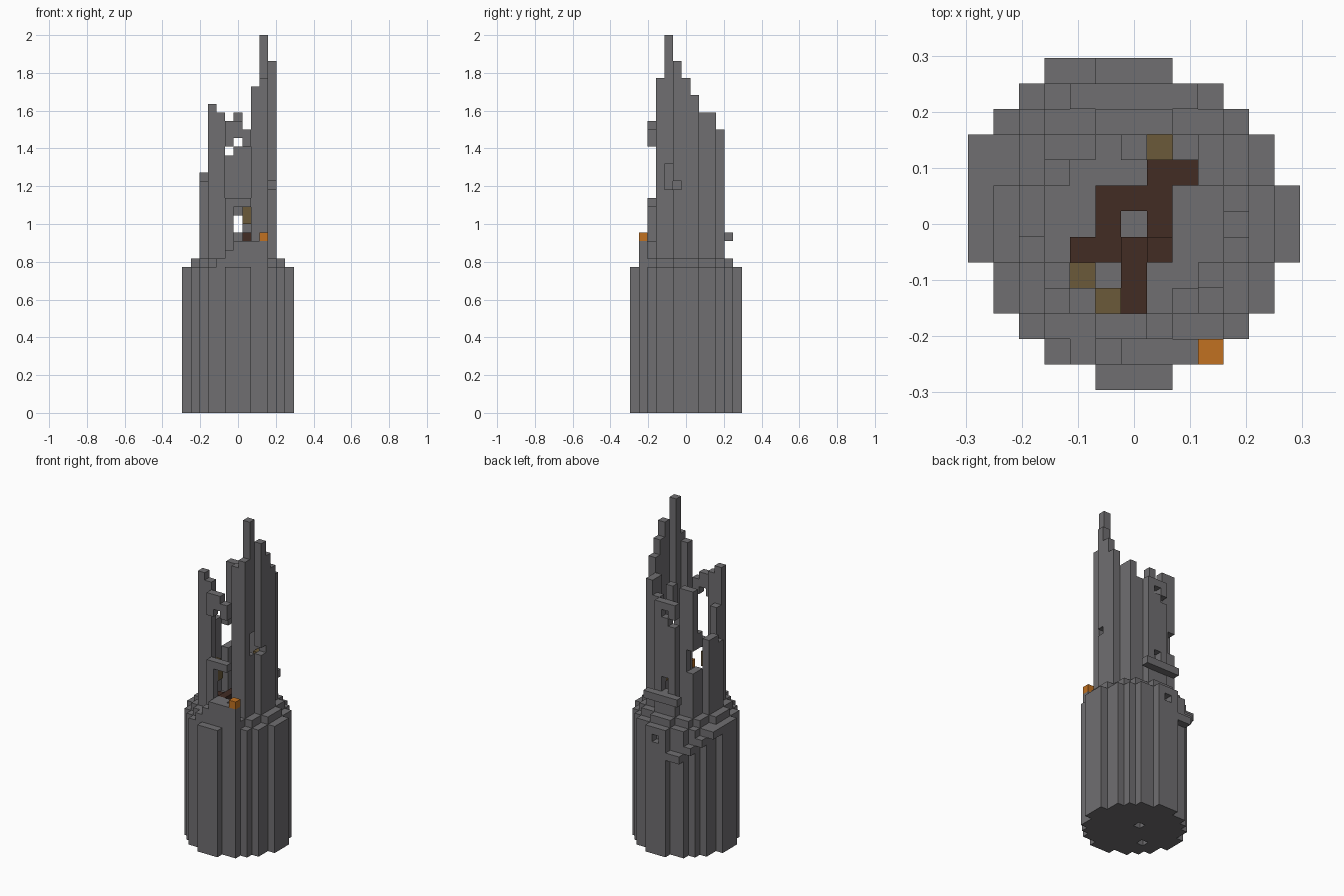
import bpy, bmesh, math
from mathutils import Vector

cube = bpy.data.objects.get("Cube")
if cube:
    bpy.data.objects.remove(cube)

V = 1 / 22  # block size


def material(name, rgb):
    m = bpy.data.materials.new(name)
    m.use_nodes = True
    m.diffuse_color = (*rgb, 1)
    m.node_tree.nodes["Principled BSDF"].inputs["Base Color"].default_value = (*rgb, 1)
    return m


STONE = material("grey stone", (0.162, 0.158, 0.165))
WOOD = material("dark brown wood", (0.054, 0.025, 0.017))
PLANK = material("tan wood", (0.147, 0.102, 0.042))
FLAME = material("orange lantern", (0.533, 0.165, 0.015))

AXES = [Vector(a) for a in ((1, 0, 0), (0, 1, 0), (0, 0, 1))]


def box(x, y, z):
    """Blocks in inclusive ranges."""
    return {(i, j, k) for i in range(x[0], x[1] + 1)
            for j in range(y[0], y[1] + 1) for k in range(z[0], z[1] + 1)}


def disc(r):
    n = math.ceil(r)
    return {(i, j) for i in range(-n, n + 1) for j in range(-n, n + 1)
            if i * i + j * j <= r * r}


def column(cells, low, high):
    return {(i, j, k) for i, j in cells for k in range(low, high + 1)}


def build(name, blocks, mat):
    """Make one mesh from the exposed sides of a set of blocks."""
    bm = bmesh.new()
    for b in blocks:
        centre = Vector(b) + AXES[2] / 2
        for a in range(3):
            for s in (-1, 1):
                n = AXES[a] * s
                if tuple(int(c) for c in Vector(b) + n) in blocks:
                    continue
                u, w = AXES[(a + 1) % 3] / 2, AXES[(a + 2) % 3] / 2
                c = centre + n / 2
                ring = [c - u - w, c + u - w, c + u + w, c - u + w]
                bm.faces.new([bm.verts.new(p * V) for p in ring[::s]])
    bmesh.ops.remove_doubles(bm, verts=bm.verts, dist=V / 100)
    bmesh.ops.dissolve_limit(bm, angle_limit=0.01, verts=bm.verts, edges=bm.edges)
    me = bpy.data.meshes.new(name)
    bm.to_mesh(me)
    bm.free()
    me.materials.append(mat)
    ob = bpy.data.objects.new(name, me)
    bpy.context.collection.objects.link(ob)


# Round base with a stepped rim, a back window and two floor gaps
base = column(disc(6.25), 0, 16) | column(disc(5.25), 17, 17)
base -= {(0, 6, 15), (0, 1, 0), (-3, -2, 0)}
build("base", base, STONE)

# Steps climbing round the outside of the base
steps = box((-3, -2), (6, 6), (13, 13)) | {(-4, 5, 14), (-5, 4, 15)}
steps |= box((-6, -6), (2, 3), (16, 16))
build("outer_steps", steps, STONE)

# Ruined tower wall: broken top heights, ordered by angle round the ring
ring = sorted(disc(4.25) - disc(3.25), key=lambda c: math.atan2(c[1], c[0]))
tops = [27, 31, 36, 35, 34, 34, 33, 38, 39, 44, 41, 39,
        37, 35, 35, 33, 33, 33, 33, 35, 35, 29, 28, 28]
wall = set()
for cell, top in zip(ring, tops):
    wall |= column([cell], 18, top - 1)
wall |= box((0, 0), (3, 3), (32, 34))
wall -= box((0, 1), (-4, -4), (20, 23))      # front door
wall -= box((-1, 1), (-4, -4), (25, 30))     # front breach
wall -= box((0, 0), (4, 4), (21, 22))        # back door
wall -= box((-3, -3), (2, 3), (24, 26))      # rear breach
wall -= box((3, 3), (-2, -2), (26, 28))      # side gap
wall -= {(4, -1, 26), (0, -4, 31), (-1, 4, 30), (0, 4, 31)}
build("tower_wall", wall, STONE)

# Front porch and back balcony
porch = box((0, 3), (-5, -5), (17, 19)) | box((-1, -1), (-5, -5), (17, 18))
build("front_porch", porch | {(-2, -5, 17)}, STONE)
build("back_balcony", box((-2, 2), (5, 5), (20, 20)), STONE)

# Spiral stair winding round an open centre, with landings
stair = box((-1, 1), (-1, 1), (18, 18)) - {(0, 0, 18)}
stair |= box((1, 2), (2, 2), (18, 18)) | {(-2, -1, 18), (1, -1, 19), (1, -1, 20)}
stair |= box((0, 0), (-3, -1), (18, 19))
build("inner_stair", stair, WOOD)

# Leftover timber posts
for n, (x, y) in enumerate([(1, 3), (-2, -2), (-1, -3)]):
    build(f"timber_post_{n + 1}", column([(x, y)], 22, 23), PLANK)

# Lantern on the porch corner
build("lantern", {(3, -5, 20)}, FLAME)
